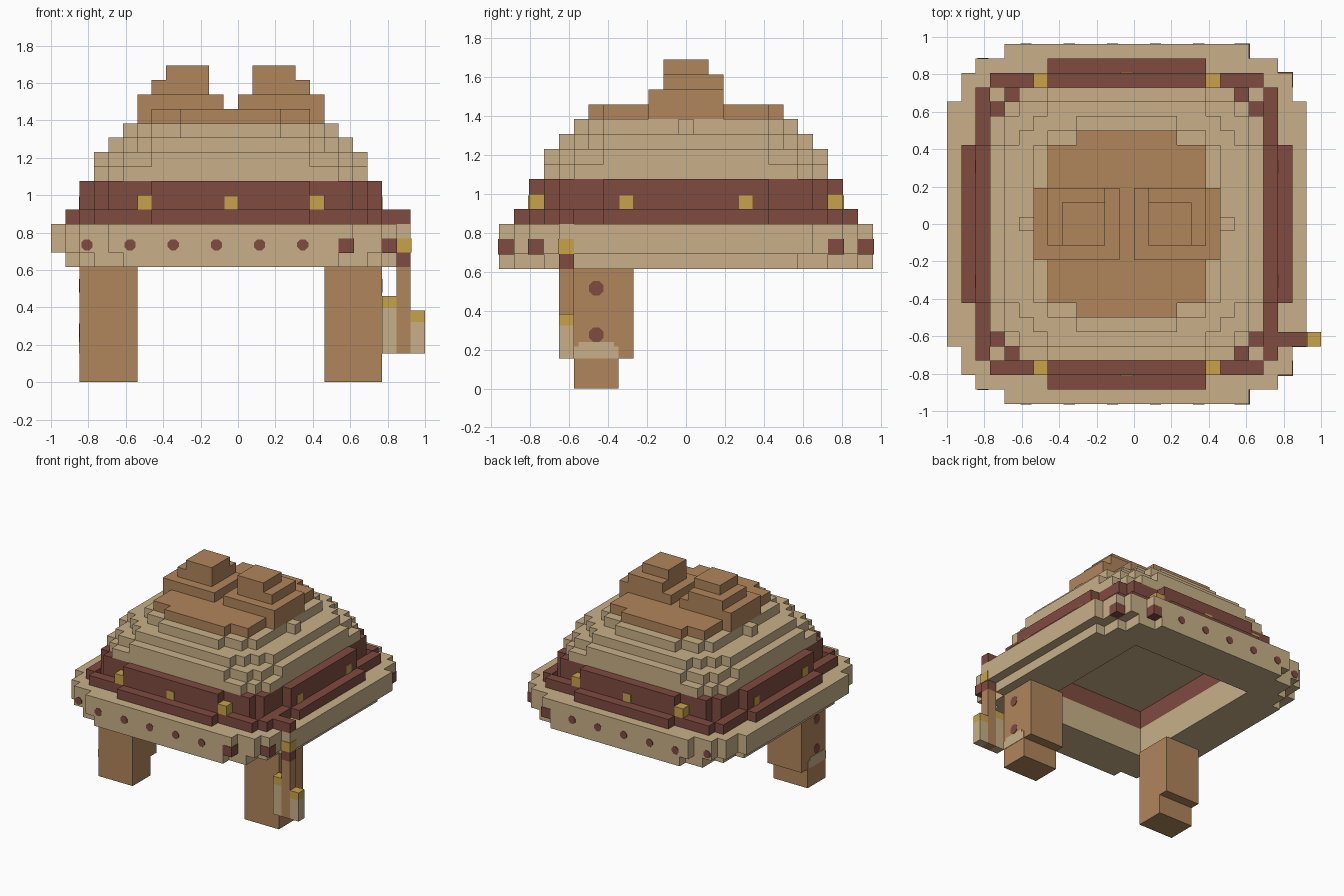
import bpy, bmesh
from mathutils import Matrix
from math import pi, cos, sin

if "Cube" in bpy.data.objects:
    bpy.data.objects.remove(bpy.data.objects["Cube"])

U = 1 / 13          # size of one block
CX = -U / 2         # the body sits half a block off centre


def material(name, rgb):
    m = bpy.data.materials.new(name)
    m.use_nodes = True
    m.diffuse_color = (*rgb, 1)
    m.node_tree.nodes["Principled BSDF"].inputs["Base Color"].default_value = (*rgb, 1)
    return m


BEIGE = material("beige", (0.578, 0.434, 0.246))
MAROON = material("maroon", (0.209, 0.07, 0.051))
BROWN = material("brown", (0.434, 0.235, 0.105))
GOLD = material("gold", (0.578, 0.361, 0.069))


def finish(name, bm, mat):
    """Scale block units to model units and make the object."""
    bmesh.ops.recalc_face_normals(bm, faces=bm.faces)
    bm.transform(Matrix.Translation((CX, 0, 0)) @ Matrix.Scale(U, 4))
    me = bpy.data.meshes.new(name)
    bm.to_mesh(me)
    bm.free()
    me.materials.append(mat)
    ob = bpy.data.objects.new(name, me)
    bpy.context.collection.objects.link(ob)
    return ob


def box(name, x, y, z, mat):
    bm = bmesh.new()
    bmesh.ops.create_cube(bm, size=1)
    for v in bm.verts:
        v.co = [sum(r) / 2 + c * (r[1] - r[0]) for c, r in zip(v.co, (x, y, z))]
    return finish(name, bm, mat)


def prism(name, outline, z, mat):
    bm = bmesh.new()
    face = bm.faces.new([bm.verts.new((x, y, z[0])) for x, y in outline])
    ext = bmesh.ops.extrude_face_region(bm, geom=[face])["geom"]
    verts = [g for g in ext if isinstance(g, bmesh.types.BMVert)]
    bmesh.ops.translate(bm, verts=verts, vec=(0, 0, z[1] - z[0]))
    return finish(name, bm, mat)


def stepped(name, rects, z, mat):
    """Slab whose corners are stair-stepped; rects are half sizes, widest x first."""
    q = []
    for i, (x, y) in enumerate(rects):
        if i:
            q.append((x, rects[i - 1][1]))
        q.append((x, y))
    r = q[::-1]
    outline = (q + [(-x, y) for x, y in r] + [(-x, -y) for x, y in q]
               + [(x, -y) for x, y in r])
    return prism(name, outline, z, mat)


def spot(name, axis, s, along, depth, z, mat, r=0.52):
    """Thin eight-sided plate on a wall facing s along the given axis."""
    bm = bmesh.new()
    bmesh.ops.create_cone(bm, cap_ends=True, segments=8, radius1=r, radius2=r, depth=0.1)
    bm.transform(Matrix.Rotation(pi / 8, 4, "Z"))
    turn = Matrix.Rotation(pi / 2, 4, "Y" if axis == "x" else "X")
    pos = (s * depth, along, z) if axis == "x" else (along, s * depth, z)
    bm.transform(Matrix.Translation(pos) @ turn)
    return finish(name, bm, mat)


# Hollow body: brim and band
shell = [
    stepped("brim_lower", [(11.5, 7.5), (10.5, 9.5), (9.5, 11.5), (7.5, 12.5)], (8, 9), BEIGE),
    stepped("brim", [(12.5, 8.5), (11.5, 10.5), (10.5, 11.5), (8.5, 12.5)], (9, 11), BEIGE),
    stepped("band_core", [(9.5, 8.5), (8.5, 9.5)], (11, 14), MAROON),
]
cutter = box("opening_cutter", (-7, 7), (-8, 8), (7, 13), BEIGE)
for ob in shell:
    mod = ob.modifiers.new("opening", "BOOLEAN")
    mod.operation, mod.solver, mod.object = "DIFFERENCE", "EXACT", cutter
    bpy.context.view_layer.objects.active = ob
    bpy.ops.object.modifier_apply(modifier="opening")
bpy.data.objects.remove(cutter)
box("inner_ceiling", (-7, 7), (-8, 8), (12.92, 13), BEIGE)

# Band ledges and raised walls on all four sides
for s in (-1, 1):
    def side(a, b):
        return tuple(sorted((s * a, s * b)))
    for tag, reach, half, z in (("ledge", 11.5, 5.5, (11, 12)), ("ledge_long", 10.5, 9.5, (11, 12)),
                                ("wall", 10.5, 5.5, (12, 14))):
        box("band_" + tag + "_side", side(9.5, reach), (-half, half), z, MAROON)
        box("band_" + tag + "_end", (-half, half), side(9.5, reach), z, MAROON)
    # Gold studs
    for x in (-6, 6):
        box("gold_stud", (x - 0.5, x + 0.5), side(9.5, 10.5), (12, 13), GOLD)
    box("gold_plate_end", (-0.45, 0.45), side(10.45, 10.56), (12, 12.9), GOLD)
    for y in (-4, 4):
        box("gold_plate_side", side(10.45, 10.56), (y - 0.45, y + 0.45), (12, 12.9), GOLD)
    # Maroon spots and corner blocks of the brim
    for x in range(-10, 6, 3):
        spot("brim_spot", "y", s, x, 12.5 if abs(x) < 9 else 11.5, 9.55, MAROON, 0.42)
    for x, y in ((8, 12), (11, 10)):
        box("brim_corner_block", (x - 0.5, x + 0.55), side(y - 0.5, y + 0.55), (8.97, 10), MAROON)

# Dome
stepped("dome_1", [(9.5, 7.5), (8.5, 8.5), (7.5, 9.5)], (14, 15), BEIGE)
stepped("dome_2", [(9.5, 5.5), (8.5, 7.5), (7.5, 8.5), (5.5, 9.5)], (15, 16), BEIGE)
stepped("dome_3", [(8.5, 5.5), (7.5, 6.5), (6.5, 7.5), (5.5, 8.5)], (16, 17), BEIGE)
stepped("dome_4", [(7.5, 0.5), (6.5, 5.5), (5.5, 6.5), (3.5, 7.5)], (17, 18), BEIGE)
stepped("crown", [(6.5, 2.5), (5.5, 5.5), (3.5, 6.5)], (18, 19), BROWN)

# Twin knobs on the crown
for s in (-1, 1):
    for tag, a, b, y, z in (("base", 0.5, 6.5, (-2.5, 2.5), (19, 20)),
                            ("middle", 1.5, 5.5, (-1.5, 2.5), (20, 21)),
                            ("top", 1.5, 4.5, (-1.5, 1.5), (21, 22))):
        box("knob_" + tag, sorted((s * a, s * b)), y, z, BROWN)

# Legs with spots and a pale patch on the outer side
for s, tag in ((-1, "right"), (1, "left")):
    x = sorted((s * 6.5, s * 10.5))
    box(tag + "_leg", x, (-7.5, -3.5), (2, 8), BROWN)
    box(tag + "_foot", x, (-7.5, -4.5), (0, 2), BROWN)
    for z in (3.6, 6.7):
        spot(tag + "_leg_spot", "x", s, -6, 10.5, z, MAROON)
    plate = sorted((s * 10.45, s * 10.54))
    box(tag + "_leg_patch", plate, (-7.5, -4.5), (2, 2.8), BEIGE)
    box(tag + "_leg_patch_top", plate, (-7.2, -4.8), (2.8, 3.1), BEIGE)

# Hanging cord with tassels beside the left leg
Y = (-8.5, -7.5)
box("cord_over_brim", (9.5, 12.5), Y, (11, 12), MAROON)
box("cord_bead", (11.45, 12.56), (-8.56, -7.5), (9, 10), GOLD)
box("cord_knot", (11.5, 12.5), Y, (8, 9), MAROON)
box("cord", (11.5, 12.5), Y, (2, 8), BROWN)
for x, top in ((10.5, 6), (12.5, 5)):
    box("tassel", (x, x + 1), Y, (2, top - 0.8), BEIGE)
    box("tassel_cap", (x, x + 1), Y, (top - 0.8, top), GOLD)
